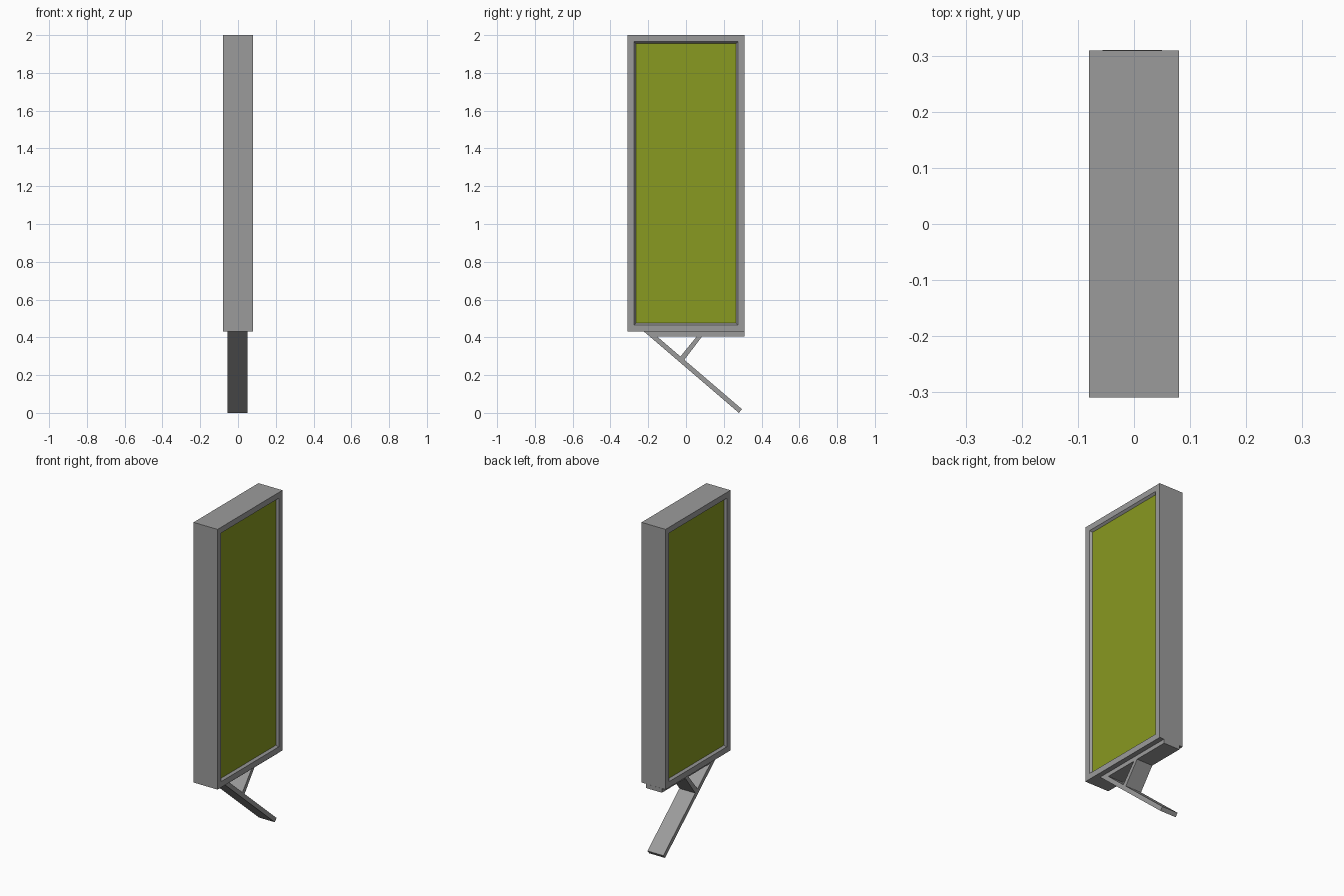
import bpy, bmesh
from mathutils import Matrix

if "Cube" in bpy.data.objects:
    bpy.data.objects.remove(bpy.data.objects["Cube"])

olive = bpy.data.materials.new("olive_panel")
olive.diffuse_color = (0.246, 0.319, 0.015, 1)
olive.use_nodes = True
olive.node_tree.nodes["Principled BSDF"].inputs["Base Color"].default_value = olive.diffuse_color
grey = bpy.data.materials.new("grey_metal")
grey.diffuse_color = (0.33, 0.33, 0.33, 1)
grey.use_nodes = True
grey.node_tree.nodes["Principled BSDF"].inputs["Base Color"].default_value = grey.diffuse_color


def finish(name, bm):
    bmesh.ops.recalc_face_normals(bm, faces=bm.faces)
    mesh = bpy.data.meshes.new(name)
    bm.to_mesh(mesh)
    bm.free()
    mesh.materials.append(grey)
    obj = bpy.data.objects.new(name, mesh)
    bpy.context.collection.objects.link(obj)
    return obj


def prism(name, profile, x0=-0.056, x1=0.05):
    """Extrude a (y, z) profile across the width."""
    bm = bmesh.new()
    face = bm.faces.new([bm.verts.new((x0, y, z)) for y, z in profile])
    ext = bmesh.ops.extrude_face_region(bm, geom=[face])
    verts = [v for v in ext["geom"] if isinstance(v, bmesh.types.BMVert)]
    bmesh.ops.translate(bm, verts=verts, vec=(x1 - x0, 0, 0))
    return finish(name, bm)


# Sign box with a bevelled, recessed olive panel on both broad sides
bottom, top = 0.43, 2.0
bm = bmesh.new()
bmesh.ops.create_cube(bm, size=1, matrix=Matrix.Translation((0, 0, (bottom + top) / 2))
                      @ Matrix.Diagonal((0.16, 0.619, top - bottom, 1)))
bm.normal_update()
sides = [f for f in bm.faces if abs(f.normal.x) > 0.9]
bmesh.ops.inset_individual(bm, faces=sides, thickness=0.035, depth=0,
                           use_even_offset=True)
bmesh.ops.inset_individual(bm, faces=sides, thickness=0.01, depth=-0.013,
                           use_even_offset=True)
for f in sides:
    f.material_index = 1
sign = finish("sign_box", bm)
sign.data.materials.append(olive)

# Wall bracket: top plate, sloping arm and short brace
prism("mount_plate", [(-0.19, 0.405), (0.31, 0.405), (0.31, 0.43), (-0.22, 0.43)])
prism("sloping_arm", [(-0.222, 0.43), (0.28, 0.0), (0.296, 0.02), (-0.183, 0.43)])
prism("brace", [(-0.034, 0.293), (-0.01, 0.279), (0.086, 0.406), (0.058, 0.406)])
